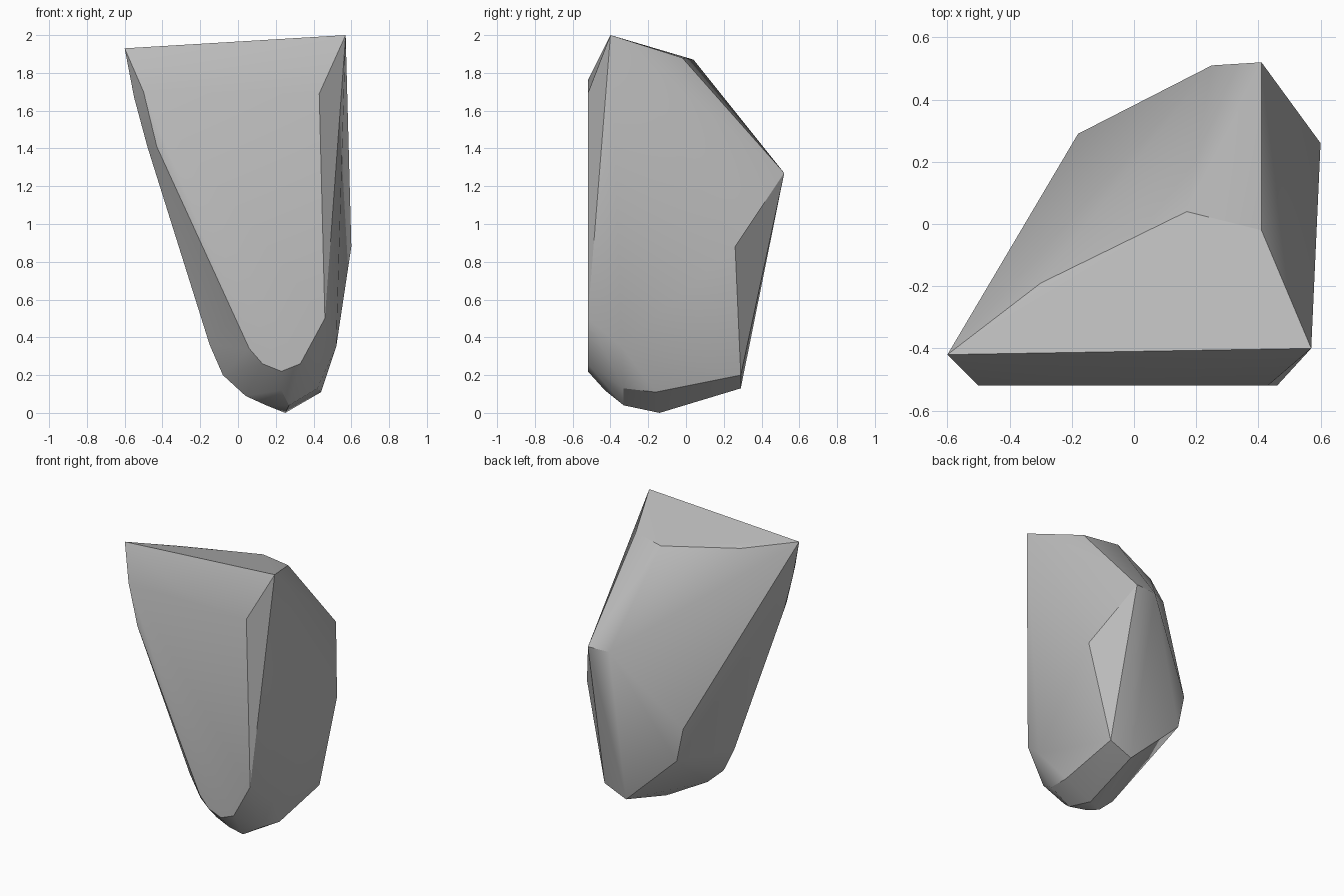
import bpy
import bmesh
import math

default_cube = bpy.data.objects.get("Cube")
if default_cube:
    bpy.data.objects.remove(default_cube, do_unlink=True)


def make_material(name, colour):
    """One flat colour, shown in the viewport and in a render."""
    material = bpy.data.materials.new(name)
    material.use_nodes = True
    material.diffuse_color = colour
    shader = material.node_tree.nodes["Principled BSDF"]
    shader.inputs["Base Color"].default_value = colour
    shader.inputs["Roughness"].default_value = 0.9
    return material


def make_hull(name, corners, material):
    """Wrap the corner points in a convex, chiselled solid."""
    mesh = bpy.data.meshes.new(name)
    bm = bmesh.new()
    for corner in corners:
        bm.verts.new(corner)
    hull = bmesh.ops.convex_hull(bm, input=bm.verts)
    loose = [v for v in hull["geom_interior"] if isinstance(v, bmesh.types.BMVert)]
    bmesh.ops.delete(bm, geom=loose, context="VERTS")
    bmesh.ops.recalc_face_normals(bm, faces=bm.faces)
    bm.to_mesh(mesh)
    bm.free()
    mesh.materials.append(material)
    obj = bpy.data.objects.new(name, mesh)
    bpy.context.collection.objects.link(obj)
    return obj


# Flat front facet: outline in x and z at one depth
front_depth = -0.52
front_outline = [
    (-0.5, 1.7), (-0.1, 1.76), (0.43, 1.69), (0.46, 0.5), (0.33, 0.26),
    (0.23, 0.22), (0.13, 0.26), (0.06, 0.34), (-0.43, 1.41),
]
front_facet = [(x, front_depth, z) for x, z in front_outline]

# Sloping top facet
top_facet = [
    (-0.6, -0.42, 1.93), (0.57, -0.4, 2), (0.41, -0.02, 1.88),
    (0.17, 0.04, 1.87), (-0.3, -0.19, 1.89),
]

# Back ridge, then the shoulders and lower back corners
back_corners = [
    (0.41, 0.52, 1.27), (0.25, 0.51, 1.27), (-0.18, 0.29, 0.75),
    (-0.13, 0.29, 0.51), (0.27, 0.29, 0.13), (0.44, 0.29, 0.2),
    (0.6, 0.26, 0.88),
]

# Worn edge along the narrow side
side_corners = [
    (-0.55, -0.42, 1.67), (-0.48, -0.42, 1.41), (-0.15, -0.33, 0.36),
]

# Rounded foot
foot_corners = [
    (-0.08, -0.31, 0.2), (0.04, -0.3, 0.09), (0.15, -0.29, 0.04),
    (0.27, -0.33, 0.04), (0.25, -0.14, 0), (0.44, -0.16, 0.11),
    (0.42, -0.33, 0.13), (0.52, -0.34, 0.35), (0.23, -0.43, 0.12),
]

stone_grey = make_material("stone grey", (0.5, 0.5, 0.5, 1))
rock = make_hull(
    "rock",
    front_facet + top_facet + back_corners + side_corners + foot_corners,
    stone_grey,
)

# Soft shading across shallow bends, crisp main edges
bpy.ops.object.select_all(action="DESELECT")
rock.select_set(True)
bpy.context.view_layer.objects.active = rock
bpy.ops.object.shade_smooth_by_angle(angle=math.radians(30))
